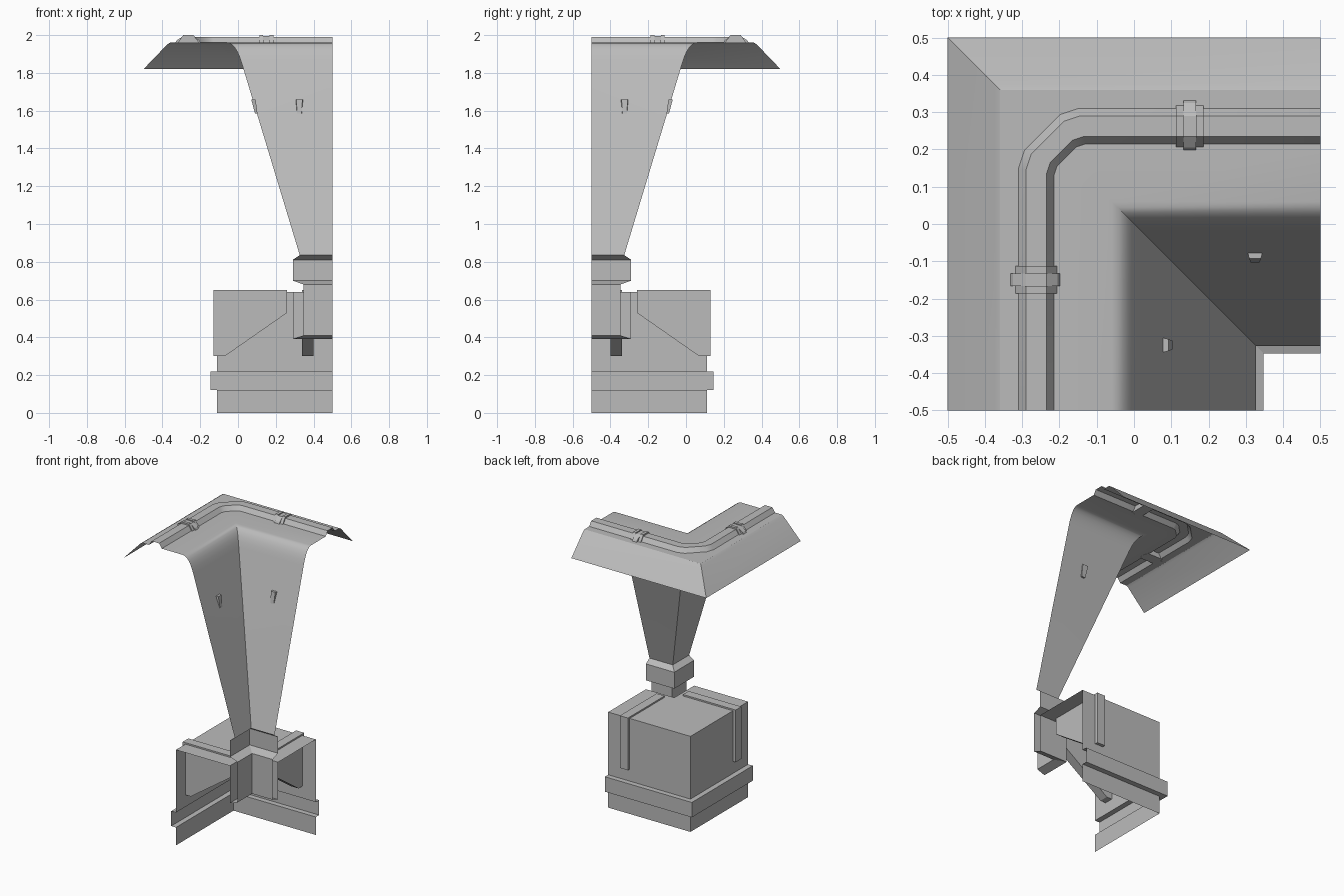
import bpy, bmesh, math
from mathutils import Vector

cube = bpy.data.objects.get("Cube")
if cube:
    bpy.data.objects.remove(cube, do_unlink=True)

grey = bpy.data.materials.new("plain grey")
grey.use_nodes = True
COLOUR = (0.5, 0.5, 0.5, 1)
grey.diffuse_color = COLOUR
grey.node_tree.nodes["Principled BSDF"].inputs["Base Color"].default_value = COLOUR

END = 0.5  # both arms of the corner stop at x = END and y = -END


def finish(name, bm, smooth=False):
    bmesh.ops.remove_doubles(bm, verts=bm.verts, dist=0.0002)
    mesh = bpy.data.meshes.new(name)
    bm.to_mesh(mesh)
    bm.free()
    mesh.materials.append(grey)
    ob = bpy.data.objects.new(name, mesh)
    bpy.context.collection.objects.link(ob)
    if smooth:
        bpy.ops.object.select_all(action='DESELECT')
        ob.select_set(True)
        bpy.context.view_layer.objects.active = ob
        bpy.ops.object.shade_smooth_by_angle(angle=math.radians(30))
    return ob


def corner_path(d, z, c):
    """Right-angled path at offset d, with its bend cut back by c."""
    bend = [(0, 1), (0.1, 0.7), (0.7, 0.1), (1, 0)] if c else [(0, 0)] * 4
    pts = [(d, -END)] + [(d + u * c, -d - v * c) for u, v in bend] + [(END, -d)]
    return [Vector((x, y, z)) for x, y in pts]


def corner_sweep(name, profile, smooth=False):
    """Sweep an open profile of (offset, height, bend cut) round the corner."""
    bm = bmesh.new()
    rows = [[bm.verts.new(p) for p in corner_path(*pt)] for pt in profile]
    for a, b in zip(rows, rows[1:]):
        for i in range(len(a) - 1):
            quad = (a[i], a[i + 1], b[i + 1], b[i])
            bm.faces.new(quad)
    return finish(name, bm, smooth)


def loft(bm, first, second):
    """Closed solid between two matching loops."""
    a = [bm.verts.new(p) for p in first]
    b = [bm.verts.new(p) for p in second]
    n = len(a)
    faces = [bm.faces.new(a), bm.faces.new(b[::-1])]
    for i in range(n):
        j = (i + 1) % n
        faces.append(bm.faces.new((a[j], a[i], b[i], b[j])))
    bmesh.ops.recalc_face_normals(bm, faces=faces)


def prism(bm, profile, y0, y1):
    """Extrude an x-z profile along y."""
    loft(bm, [(x, y0, z) for x, z in profile], [(x, y1, z) for x, z in profile])


def both_arms(name, build):
    """Make the part on the side arm and its mirror on the back arm."""
    for arm in ("side", "back"):
        bm = bmesh.new()
        build(bm)
        if arm == "back":
            for v in bm.verts:
                v.co.x, v.co.y = -v.co.y, -v.co.x
            bmesh.ops.reverse_faces(bm, faces=bm.faces)
        finish(arm + "_" + name, bm)


# Plinth with a projecting band, flat top and recess around the column
corner_sweep("plinth", [(d, z, 0) for d, z in [
    (-0.11, 0), (-0.11, 0.12), (-0.145, 0.12), (-0.145, 0.22), (-0.11, 0.22),
    (-0.11, 0.64), (0.29, 0.64), (0.29, 0.39), (0.347, 0.41)]])

# Column with collar
corner_sweep("column", [(d, z, 0) for d, z in [
    (0.347, 0.41), (0.347, 0.68), (0.29, 0.70), (0.29, 0.81), (0.327, 0.835)]])

# Flared canopy: slope, rounded shoulder, flat top with raised ridge, eave
shoulder = []
p0, p1, p2 = Vector((0.02, 1.85)), Vector((-0.012, 1.96)), Vector((-0.06, 1.96))
for i in range(7):
    t = i / 6
    p = p0 * (1 - t) ** 2 + p1 * 2 * t * (1 - t) + p2 * t ** 2
    shoulder.append((p.x, p.y, 0))
ridge = [(-0.215, 1.96, 0.085), (-0.235, 1.99, 0.1),
         (-0.29, 1.99, 0.145), (-0.31, 1.96, 0.16)]
eave = [(-0.36, 1.96, 0), (-0.375, 1.95, 0), (-0.5, 1.82, 0)]
corner_sweep("canopy", [(0.327, 0.835, 0)] + shoulder + ridge + eave, smooth=True)

# Ribs that wrap the plinth, braced diagonally underneath
RIB = [(-0.13, 0.30), (-0.13, 0.65), (0.26, 0.65), (0.26, 0.53), (-0.07, 0.30)]
both_arms("rib", lambda bm: prism(bm, RIB, -0.40, -0.34))


# Clamps over the ridge: two straps and a longer centre tongue
def clamp(bm):
    strap = [(-0.32, 1.958), (-0.29, 2.0), (-0.235, 2.0), (-0.205, 1.958)]
    tongue = [(-0.333, 1.958), (-0.325, 1.972), (-0.29, 1.994),
              (-0.235, 1.994), (-0.205, 1.972), (-0.197, 1.958)]
    prism(bm, strap, -0.187, -0.167)
    prism(bm, strap, -0.133, -0.113)
    prism(bm, tongue, -0.167, -0.133)


both_arms("clamp", clamp)


# Small wedge pegs on the inner slopes
def peg(bm):
    mid = -0.325
    def ring(x_in, x_out, z, w_in, w_out):
        return [(x_in, mid - w_in, z), (x_out, mid - w_out, z),
                (x_out, mid + w_out, z), (x_in, mid + w_in, z)]
    loft(bm, ring(0.07, 0.093, 1.66, 0.021, 0.016),
         ring(0.09, 0.103, 1.585, 0.014, 0.012))


both_arms("peg", peg)
